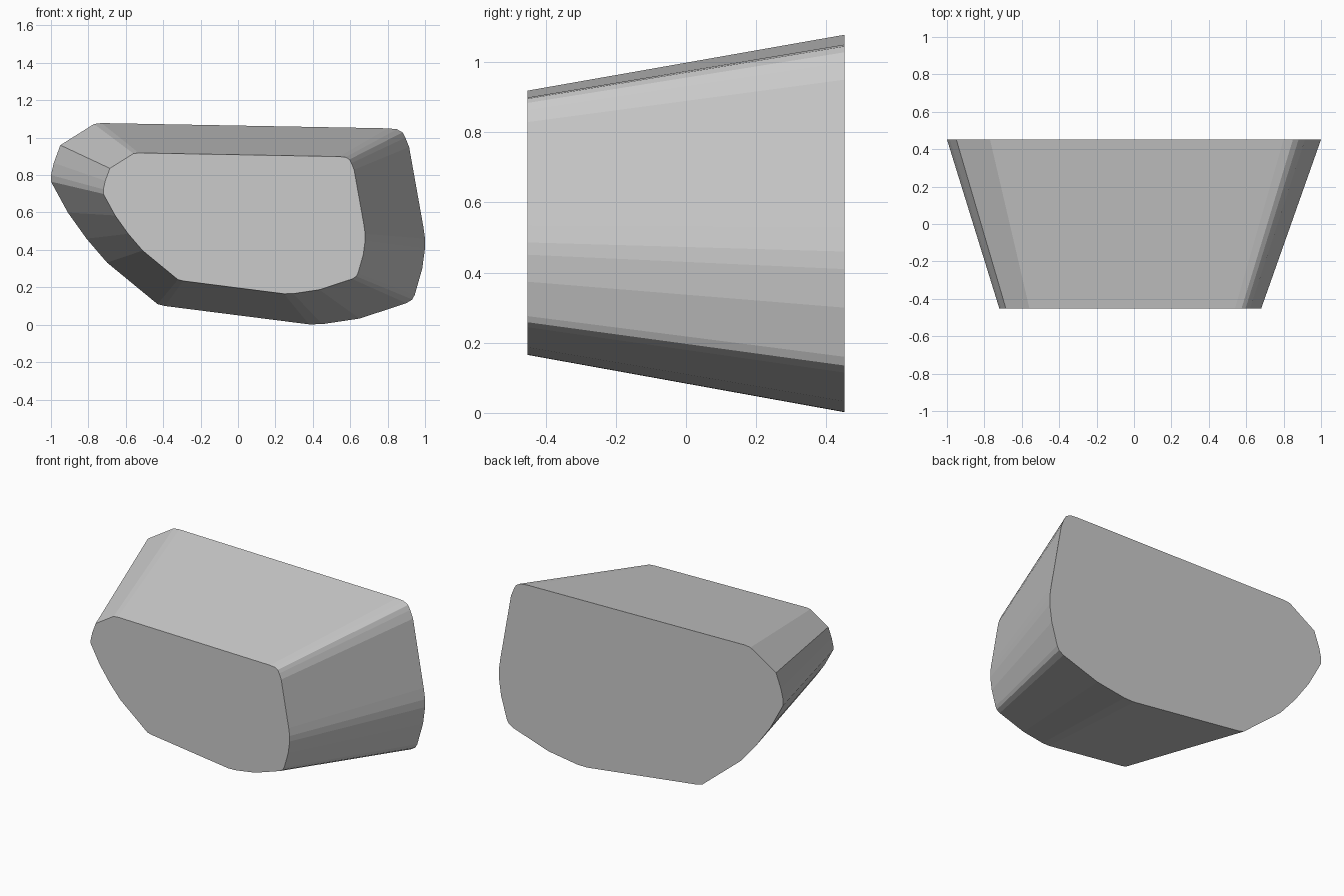
import bpy

if "Cube" in bpy.data.objects:
    bpy.data.objects.remove(bpy.data.objects["Cube"])

# Outline of the large back face (x, z), clockwise from the left tip
outline = [(-1.0, 0.80), (-0.985, 0.865), (-0.95, 0.96), (-0.77, 1.073), (-0.73, 1.078),
           (0.80, 1.05), (0.85, 1.045), (0.88, 1.028), (0.895, 1.0), (0.915, 0.95),
           (0.99, 0.53), (1.0, 0.46), (1.0, 0.41), (0.985, 0.30), (0.945, 0.16),
           (0.932, 0.135), (0.90, 0.115), (0.65, 0.033), (0.45, 0.003), (0.38, 0.002),
           (-0.39, 0.10), (-0.43, 0.11), (-0.70, 0.332), (-0.81, 0.46),
           (-0.91, 0.60), (-1.0, 0.765)]
HALF_DEPTH = 0.452
n = len(outline)

# Back ring, and the same ring at 70 % for the small front face
back = [(x, HALF_DEPTH, max(z, 0.0)) for x, z in outline]
front = [(0.7 * x - 0.02, -HALF_DEPTH, 0.7 * z + 0.164) for x, z in outline]

# Caps and tapered sides
faces = [list(range(n)), list(range(2 * n - 1, n - 1, -1))]
faces += [[i, n + i, n + (i + 1) % n, (i + 1) % n] for i in range(n)]

mesh = bpy.data.meshes.new("tapered_block")
mesh.from_pydata(back + front, [], faces)
mesh.update()
block = bpy.data.objects.new("tapered_block", mesh)
bpy.context.collection.objects.link(block)

# Make all normals point outwards
import bmesh
bm = bmesh.new()
bm.from_mesh(mesh)
bmesh.ops.recalc_face_normals(bm, faces=bm.faces)
bm.to_mesh(mesh)
bm.free()

# Plain grey
grey = bpy.data.materials.new("light_grey")
grey.diffuse_color = (0.6, 0.6, 0.6, 1.0)
grey.use_nodes = True
grey.node_tree.nodes["Principled BSDF"].inputs["Base Color"].default_value = grey.diffuse_color
mesh.materials.append(grey)
